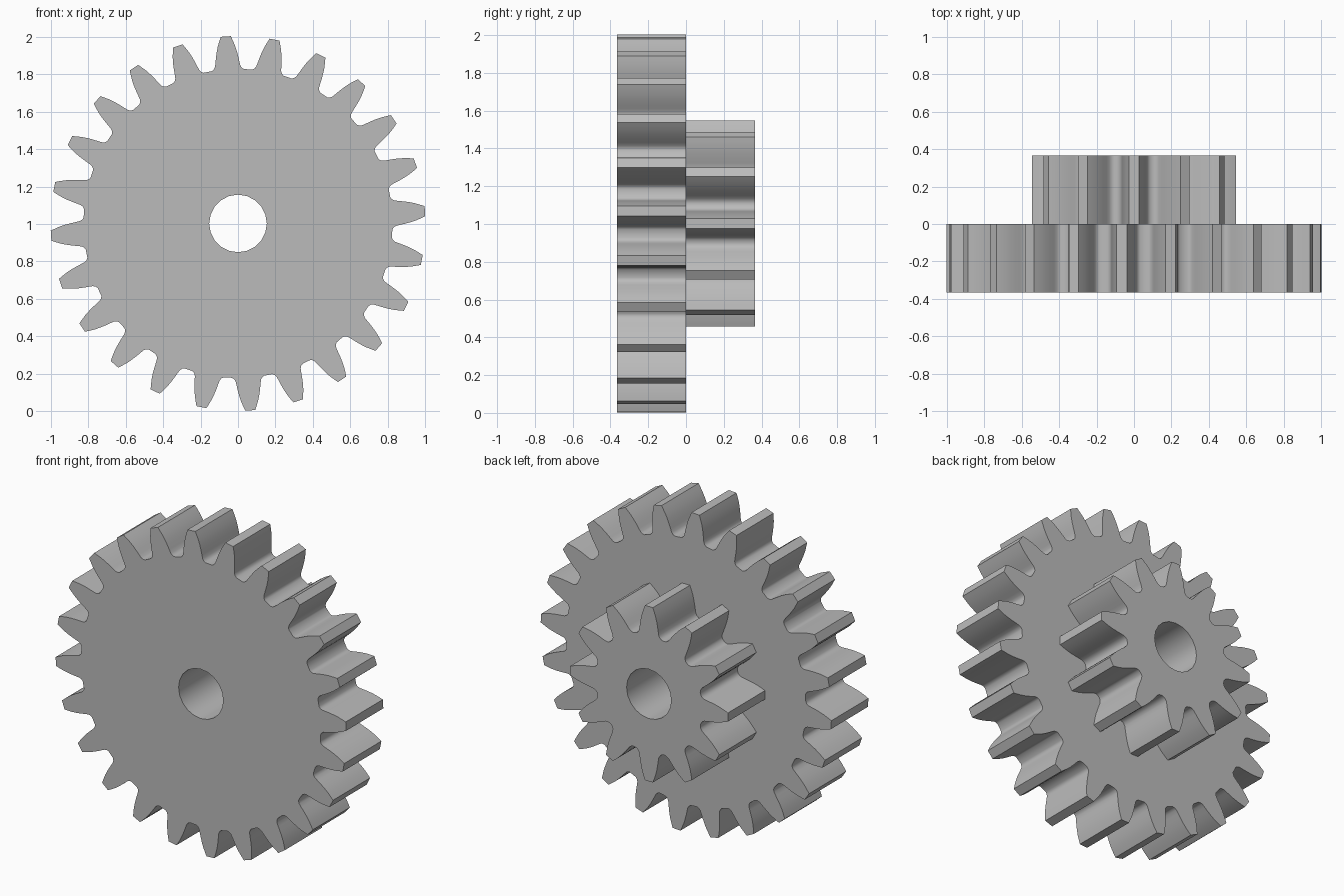
import bpy, bmesh, math
from mathutils import Vector

cube = bpy.data.objects.get("Cube")
if cube:
    bpy.data.objects.remove(cube, do_unlink=True)

steel = bpy.data.materials.new("grey_steel")
steel.use_nodes = True
colour = (0.5, 0.5, 0.5, 1)
steel.diffuse_color = colour
steel.node_tree.nodes["Principled BSDF"].inputs["Base Color"].default_value = colour

AXLE_Z = 1.003
BORE = 0.154
THICK = 0.365

# Tooth flank from root to tip: (depth below the tip, half thickness)
FLANK = [(.176, .086), (.169, .075), (.157, .068), (.135, .064), (.11, .060),
         (.08, .054), (.05, .046), (.02, .035), (.0, .027)]


def polar(radius, angle):
    return Vector((radius * math.cos(angle), 0, radius * math.sin(angle)))


def gear_outline(teeth, tip, phase):
    points = []
    for i in range(teeth):
        centre = phase + math.tau * i / teeth
        rising = [(tip - d, -w / (tip - d)) for d, w in FLANK]
        falling = [(r, -a) for r, a in reversed(rising)]
        points += [polar(r, centre + a) for r, a in rising + falling]
    return points


def add_loop(bm, points):
    verts = [bm.verts.new(p) for p in points]
    return [bm.edges.new((v, verts[i - 1])) for i, v in enumerate(verts)]


def make_gear(name, teeth, tip, phase, y_front):
    bm = bmesh.new()
    # Toothed outline with the round bore, filled and extruded
    edges = add_loop(bm, gear_outline(teeth, tip, phase))
    edges += add_loop(bm, [polar(BORE, math.tau * i / 20) for i in range(20)])
    bmesh.ops.triangle_fill(bm, use_beauty=True, edges=edges, normal=(0, -1, 0))
    cap = bmesh.ops.extrude_face_region(bm, geom=bm.faces[:], use_keep_orig=True)
    moved = [g for g in cap["geom"] if isinstance(g, bmesh.types.BMVert)]
    bmesh.ops.translate(bm, verts=moved, vec=(0, THICK, 0))
    bmesh.ops.recalc_face_normals(bm, faces=bm.faces[:])
    mesh = bpy.data.meshes.new(name)
    bm.to_mesh(mesh)
    bm.free()
    mesh.materials.append(steel)
    obj = bpy.data.objects.new(name, mesh)
    obj.location = (0, y_front, AXLE_Z)
    bpy.context.collection.objects.link(obj)
    bpy.ops.object.select_all(action='DESELECT')
    obj.select_set(True)
    bpy.context.view_layer.objects.active = obj
    bpy.ops.object.shade_smooth_by_angle(angle=math.radians(30))
    return obj


make_gear("large_gear", 24, 1.002, math.radians(3.75), -THICK)
make_gear("small_gear", 12, 0.545, 0, 0)
